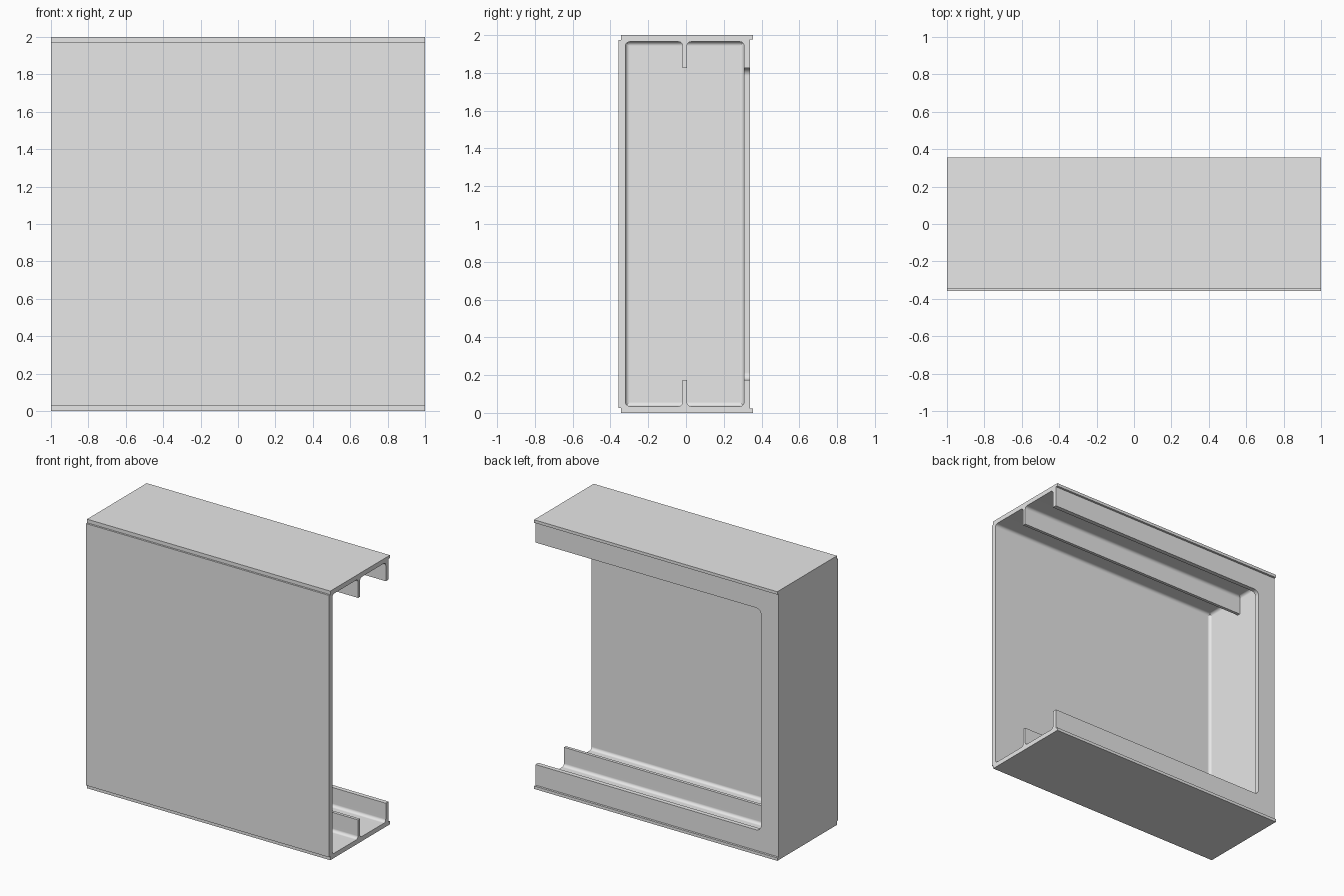
import bpy, bmesh, math
from mathutils import Vector

cube = bpy.data.objects.get("Cube")
if cube:
    bpy.data.objects.remove(cube, do_unlink=True)

grey = bpy.data.materials.new("light grey")
grey.use_nodes = True
colour = (0.8, 0.8, 0.8, 1)
grey.diffuse_color = colour
grey.node_tree.nodes["Principled BSDF"].inputs["Base Color"].default_value = colour

WALL, FLOOR, LIP = 0.035, 0.035, 0.175    # thickness, floor level, rib height
FRONT_IN, BACK_IN, BACK = -0.32, 0.307, 0.34
END_IN = -1 + WALL
R = 0.022                                 # inside fillet radius


def rounded(points, steps=5):
    """Replace every (u, v, radius) corner by an arc."""
    out = []
    for i, p in enumerate(points):
        c = Vector(p[:2])
        if len(p) == 2:
            out.append(c)
            continue
        da = (Vector(points[i - 1][:2]) - c).normalized()
        db = (Vector(points[(i + 1) % len(points)][:2]) - c).normalized()
        centre = c + p[2] * (da + db)
        for k in range(steps + 1):
            t = math.pi / 2 * k / steps
            out.append(centre - p[2] * (db * math.cos(t) + da * math.sin(t)))
    return out


def mirrored(half):
    """Complete a profile whose second coordinate is mirrored about mid height."""
    return half + [(p[0], 2 - p[1], *p[2:]) for p in reversed(half)]


def prism(name, points, start, end, axis):
    place = {"x": lambda u, v, t: (t, u, v),
             "y": lambda u, v, t: (u, t, v),
             "z": lambda u, v, t: (u, v, t)}[axis]
    outline = rounded(points)
    bm = bmesh.new()
    rings = [[bm.verts.new(place(p.x, p.y, t)) for p in outline] for t in (start, end)]
    for ring in rings:
        bm.faces.new(ring)
    n = len(outline)
    for i in range(n):
        j = (i + 1) % n
        bm.faces.new((rings[0][i], rings[0][j], rings[1][j], rings[1][i]))
    bmesh.ops.recalc_face_normals(bm, faces=bm.faces[:])
    mesh = bpy.data.meshes.new(name)
    bm.to_mesh(mesh)
    bm.free()
    mesh.materials.append(grey)
    obj = bpy.data.objects.new(name, mesh)
    bpy.context.collection.objects.link(obj)
    bpy.ops.object.select_all(action="DESELECT")
    obj.select_set(True)
    bpy.context.view_layer.objects.active = obj
    bpy.ops.object.shade_smooth_by_angle(angle=math.radians(30))
    weighted = obj.modifiers.new("weighted normals", "WEIGHTED_NORMAL")
    weighted.keep_sharp = True
    return obj


# Channel: front panel, top and bottom plates, centre ribs and back lips
channel = mirrored([
    (FRONT_IN, FLOOR, R), (-0.018, FLOOR, R), (-0.018, LIP), (0.005, LIP),
    (0.005, FLOOR, R), (BACK_IN, FLOOR, R), (BACK_IN, LIP), (BACK, LIP),
    (BACK, 0.022), (0.356, 0.022), (0.356, 0), (-0.344, 0),
    (-0.344, 0.027), (-0.358, 0.027)])
prism("channel_body", channel, -1, 1, "x")

# Closed end wall, filleted into the front panel and back flange
prism("end_wall", [
    (-1, -0.34), (-0.92, -0.34), (-0.92, FRONT_IN), (END_IN, FRONT_IN, R),
    (END_IN, BACK_IN, R), (-0.92, BACK_IN), (-0.92, BACK), (-1, BACK)],
    0.02, 1.98, "z")

# Fillets joining the end wall to the plates
prism("end_wall_fillets", mirrored([
    (END_IN, FLOOR, R), (-0.92, FLOOR), (-0.92, 0.02), (-1, 0.02)]),
    -0.335, 0.325, "y")

# Back flange beside the opening, with rounded opening corners
prism("back_flange", mirrored([
    (-0.855, LIP, 0.04), (-0.78, LIP), (-0.78, 0.025), (-1, 0.025)]),
    BACK_IN, BACK, "y")
